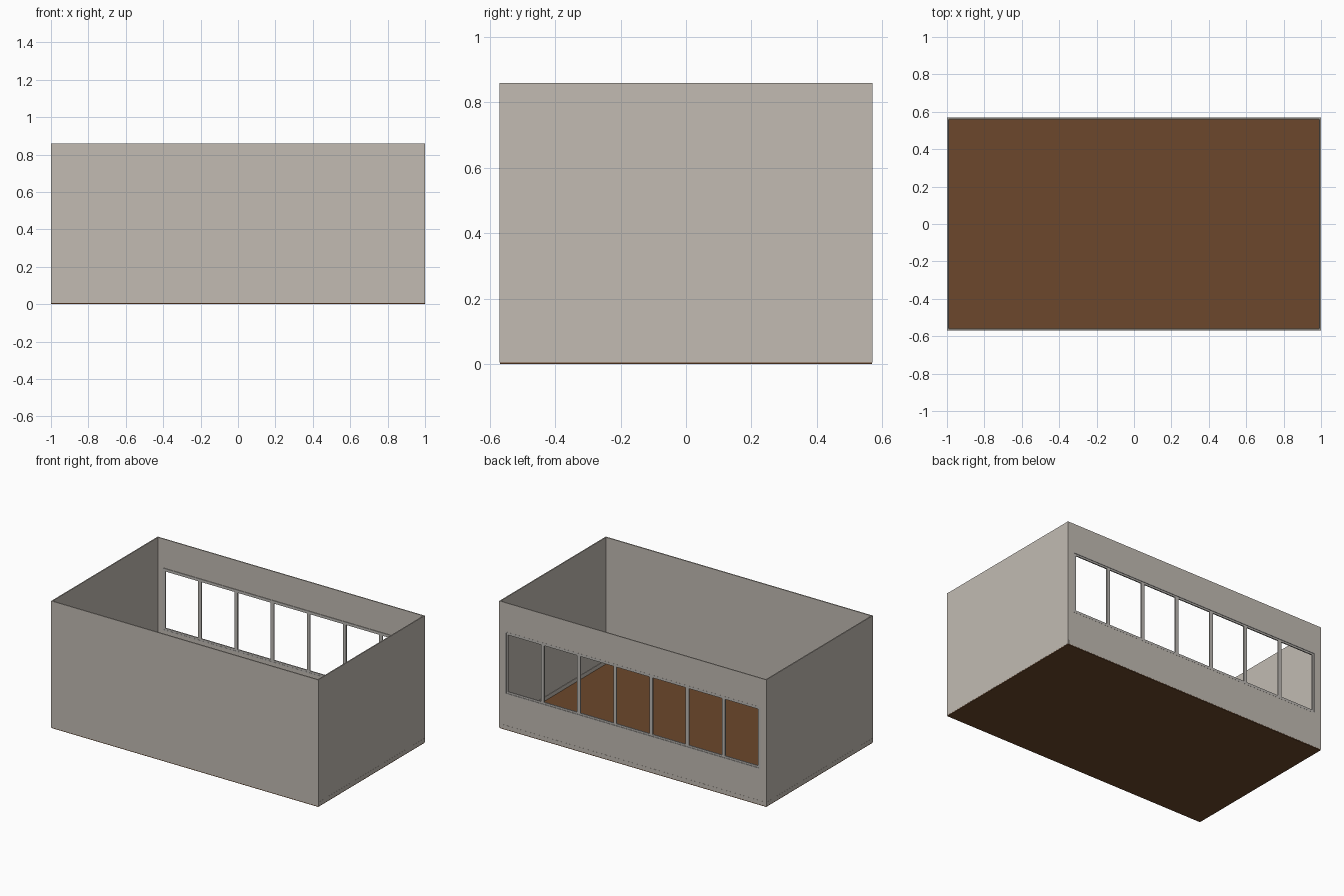
import bpy, bmesh

if "Cube" in bpy.data.objects:
    bpy.data.objects.remove(bpy.data.objects["Cube"])


def material(name, rgb):
    m = bpy.data.materials.new(name)
    m.diffuse_color = (*rgb, 1)
    m.use_nodes = True
    m.node_tree.nodes["Principled BSDF"].inputs["Base Color"].default_value = m.diffuse_color
    return m


WALL = material("warm_grey_paint", (0.54, 0.50, 0.45))
FRAME = material("window_grey", (0.50, 0.48, 0.45))
WOOD = material("brown_floor", (0.150, 0.064, 0.025))


def finish(bm, name, mat):
    bmesh.ops.recalc_face_normals(bm, faces=bm.faces[:])
    me = bpy.data.meshes.new(name)
    bm.to_mesh(me)
    bm.free()
    me.materials.append(mat)
    ob = bpy.data.objects.new(name, me)
    bpy.context.collection.objects.link(ob)
    return ob


def box(name, x0, x1, y0, y1, z0, z1, mat):
    bm = bmesh.new()
    bmesh.ops.create_cube(bm, size=1)
    for v in bm.verts:
        v.co = ((x0 + x1) / 2 + v.co.x * (x1 - x0),
                (y0 + y1) / 2 + v.co.y * (y1 - y0),
                (z0 + z1) / 2 + v.co.z * (z1 - z0))
    return finish(bm, name, mat)


def ring(name, outer, inner, y0, y1, mat):
    """Rectangular frame in the xz plane; rectangles are (x0, x1, z0, z1)."""
    bm = bmesh.new()

    def loop(r, y):
        a, b, c, d = r
        return [bm.verts.new((x, y, z)) for x, z in ((a, c), (b, c), (b, d), (a, d))]

    loops = [loop(outer, y0), loop(inner, y0), loop(inner, y1), loop(outer, y1)]
    for k in range(4):
        p, q = loops[k], loops[(k + 1) % 4]
        for i in range(4):
            j = (i + 1) % 4
            bm.faces.new((p[i], p[j], q[j], q[i]))
    return finish(bm, name, mat)


def inset(r, d):
    return (r[0] + d, r[1] - d, r[2] + d, r[3] - d)


X, Y, H, T, Z0 = 1.0, 0.57, 0.86, 0.008, 0.005
WX, WZ0, WZ1 = 0.955, 0.242, 0.664

# floor slab
box("floor", -X + 0.001, X - 0.001, -Y + 0.001, Y - 0.001, 0, Z0, WOOD)

# solid front and side walls
box("front_wall", -X, X, -Y, -Y + T, Z0, H, WALL)
for s, side in ((-1, "left"), (1, "right")):
    a, b = sorted((s * (X - 0.0007), s * (X - T)))
    box(side + "_wall", a, b, -Y + T, Y - T, Z0, H, WALL)
    # skirting board, just proud on both wall faces
    a, b = sorted((s * X, s * (X - T - 0.003)))
    box(side + "_skirting", a, b, -Y + 0.006, Y - 0.006, Z0, 0.031, WALL)

# back wall with one long opening
opening = (-WX, WX, WZ0, WZ1)
ring("back_wall", (-X, X, Z0, H), opening, Y - T, Y - 0.0007, WALL)
box("back_skirting", -X + 0.006, X - 0.006, Y - T - 0.003, Y, Z0, 0.031, WALL)
box("front_skirting", -X + T, X - T, -Y + T, -Y + T + 0.003, Z0, 0.031, WALL)

# window surround and seven pane frames
ring("window_surround", opening, inset(opening, 0.007), Y - 0.012, Y, FRAME)
inner = inset(opening, 0.007)
N = 7
step = (inner[1] - inner[0]) / N
for i in range(N):
    x = inner[0] + i * step
    pane = (x, x + step, inner[2], inner[3])
    ring("pane_frame_%d" % (i + 1), pane, inset(pane, 0.012), Y - 0.011, Y - 0.003, FRAME)
